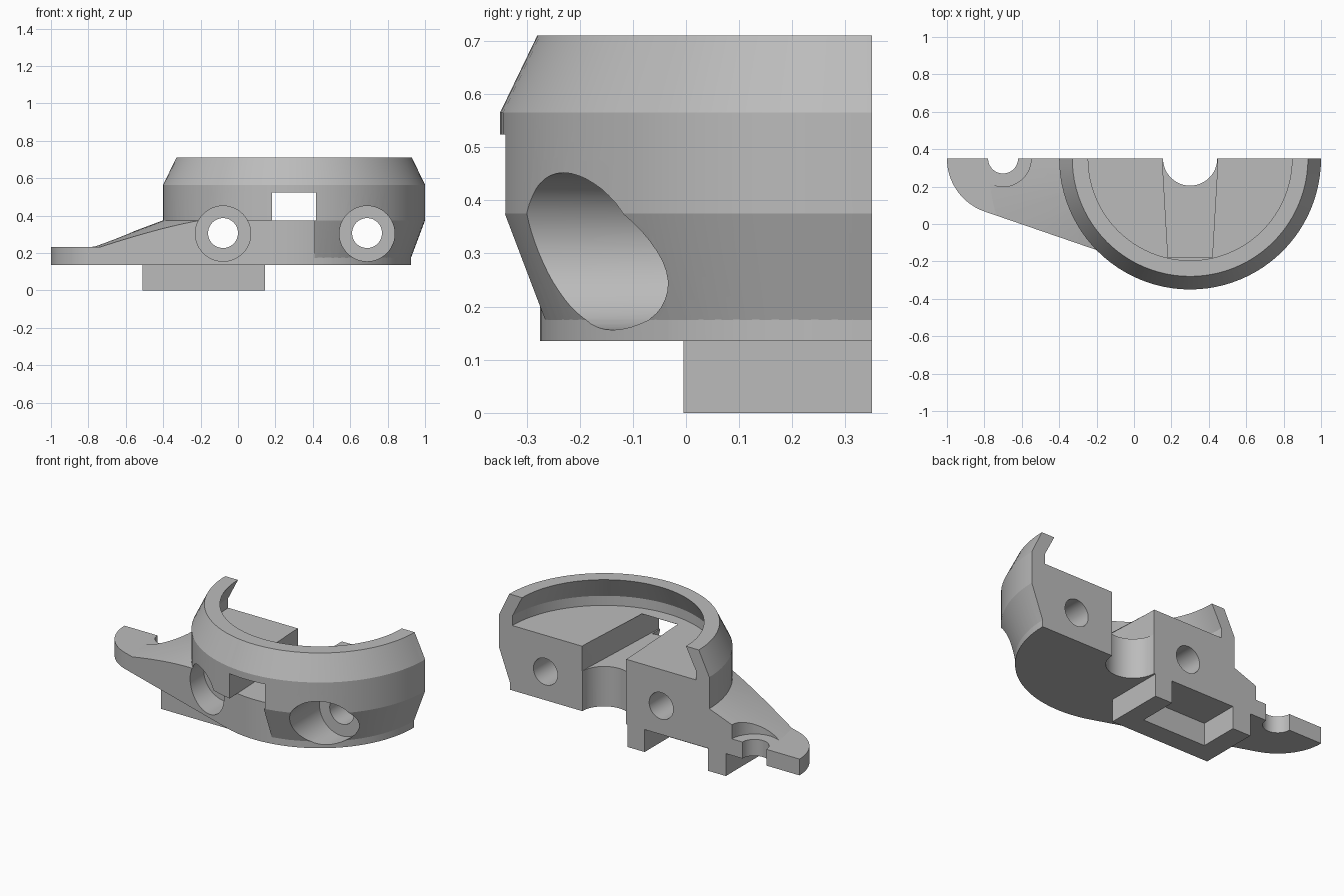
import bpy, bmesh, math
from mathutils import Matrix, Vector

cube = bpy.data.objects.get("Cube")
if cube:
    bpy.data.objects.remove(cube, do_unlink=True)

grey = bpy.data.materials.new("plain_grey")
grey.use_nodes = True
colour = (0.5, 0.5, 0.5, 1)
grey.diffuse_color = colour
grey.node_tree.nodes["Principled BSDF"].inputs["Base Color"].default_value = colour

CX, CY = 0.30, 0.35        # ring axis
EX, EY = -0.70, 0.35       # arm end hole axis
BOTTOM, LEDGE, FLOOR, TOP = 0.135, 0.375, 0.525, 0.71


def finish(name, bm):
    bmesh.ops.remove_doubles(bm, verts=bm.verts, dist=1e-5)
    bmesh.ops.recalc_face_normals(bm, faces=bm.faces)
    mesh = bpy.data.meshes.new(name)
    bm.to_mesh(mesh)
    bm.free()
    mesh.materials.append(grey)
    obj = bpy.data.objects.new(name, mesh)
    bpy.context.collection.objects.link(obj)
    return obj


def prism(name, outline, z0, z1):
    bm = bmesh.new()
    face = bm.faces.new([bm.verts.new((x, y, z0)) for x, y in outline])
    ext = bmesh.ops.extrude_face_region(bm, geom=[face])
    verts = [v for v in ext["geom"] if isinstance(v, bmesh.types.BMVert)]
    bmesh.ops.translate(bm, verts=verts, vec=(0, 0, z1 - z0))
    return finish(name, bm)


def box(name, x0, x1, y0, y1, z0, z1):
    return prism(name, [(x0, y0), (x1, y0), (x1, y1), (x0, y1)], z0, z1)


def revolve(name, profile, steps=96):
    bm = bmesh.new()
    verts = [bm.verts.new((CX + r, CY, z)) for r, z in profile]
    edges = [bm.edges.new(p) for p in zip(verts, verts[1:])]
    bmesh.ops.spin(bm, geom=verts + edges, cent=(CX, CY, 0), axis=(0, 0, 1),
                   angle=math.tau, steps=steps)
    return finish(name, bm)


def cylinder(name, radius, start, end, segments=48):
    a, b = Vector(start), Vector(end)
    turn = (b - a).to_track_quat('Z', 'Y').to_matrix().to_4x4()
    bm = bmesh.new()
    bmesh.ops.create_cone(bm, cap_ends=True, segments=segments, radius1=radius,
                          radius2=radius, depth=(b - a).length,
                          matrix=Matrix.Translation((a + b) / 2) @ turn)
    return finish(name, bm)


def combine(target, tool, operation='DIFFERENCE'):
    mod = target.modifiers.new("combine", 'BOOLEAN')
    mod.operation, mod.solver, mod.object = operation, 'EXACT', tool
    bpy.context.view_layer.objects.active = target
    bpy.ops.object.modifier_apply(modifier=mod.name)
    bpy.data.objects.remove(tool, do_unlink=True)


# Ring with a solid floor and a leaning rim
body = revolve("clamp_mount_half", [
    (0, BOTTOM), (0.625, BOTTOM), (0.625, 0.175), (0.70, LEDGE), (0.70, 0.565),
    (0.63, TOP), (0.545, TOP), (0.61, 0.583), (0.61, FLOOR), (0, FLOOR)])
combine(body, box("relief", -1, 0.41, -1, 2, 0, LEDGE))

# Arm: two circles joined by tangents, topped by a conical slope
R1, R2 = 0.625, 0.30
tilt = math.acos((R1 - R2) / (CX - EX))
outline = []
for cx, cy, r, start, end in ((CX, CY, R1, tilt - math.pi, math.pi - tilt),
                              (EX, EY, R2, math.pi - tilt, math.pi + tilt)):
    n = 64
    for i in range(n + 1):
        a = start + (end - start) * i / n
        outline.append((cx + r * math.cos(a), cy + r * math.sin(a)))
arm = prism("arm", outline, BOTTOM, 0.6)
slope = revolve("slope", [(0, 0), (1.6, 0), (1.6, 0.233), (1.08, 0.233),
                          (0.65, 0.394), (0.65, 0.45), (0, 0.45)])
combine(arm, slope, 'INTERSECT')
combine(body, arm, 'UNION')

# Open pocket block underneath
block = box("pocket_block", -0.51, 0.145, -0.005, 0.6, 0, 0.2)
combine(block, box("pocket", -0.39, 0.03, 0.115, 0.8, -0.1, 0.3))
combine(body, block, 'UNION')

# Tapered channel running out through the front wall
combine(body, prism("channel", [(0.19, -0.5), (0.41, -0.5), (0.446, 0.30),
                                (0.446, 0.6), (0.154, 0.6), (0.154, 0.30)],
                    LEDGE, FLOOR - 0.001))
combine(body, box("channel_top", 0.18, 0.42, -0.18, 0.0, LEDGE + 0.05, FLOOR + 0.02))
combine(body, prism("channel_open", [(0.182, -0.18), (0.418, -0.18), (0.446, 0.30),
                                     (0.446, 0.6), (0.154, 0.6), (0.154, 0.30)],
                    LEDGE + 0.05, FLOOR + 0.05))

# Vertical holes at the ring centre and arm end
combine(body, cylinder("centre_hole", 0.145, (CX, CY, 0.05), (CX, CY, 0.9)))
combine(body, cylinder("arm_hole", 0.08, (EX, EY, 0.05), (EX, EY, 0.6)))
combine(body, cylinder("arm_hole_seat", 0.15, (EX, EY, 0.234), (EX, EY, 0.6)))

# Bolt holes with wide seats from the front
for x in (-0.08, 0.69):
    combine(body, cylinder("bolt_hole", 0.08, (x, -0.6, 0.307), (x, 0.8, 0.307)))
    combine(body, cylinder("bolt_seat", 0.148, (x, -0.6, 0.304), (x, 0.0, 0.304)))

# Flat mating face at the back
combine(body, box("back_cut", -2, 2, 0.35, 2, -1, 2))

body.data.materials.clear()
body.data.materials.append(grey)
for poly in body.data.polygons:
    poly.material_index = 0
bpy.ops.object.select_all(action='DESELECT')
body.select_set(True)
bpy.context.view_layer.objects.active = body
bpy.ops.object.shade_smooth_by_angle(angle=math.radians(20))
